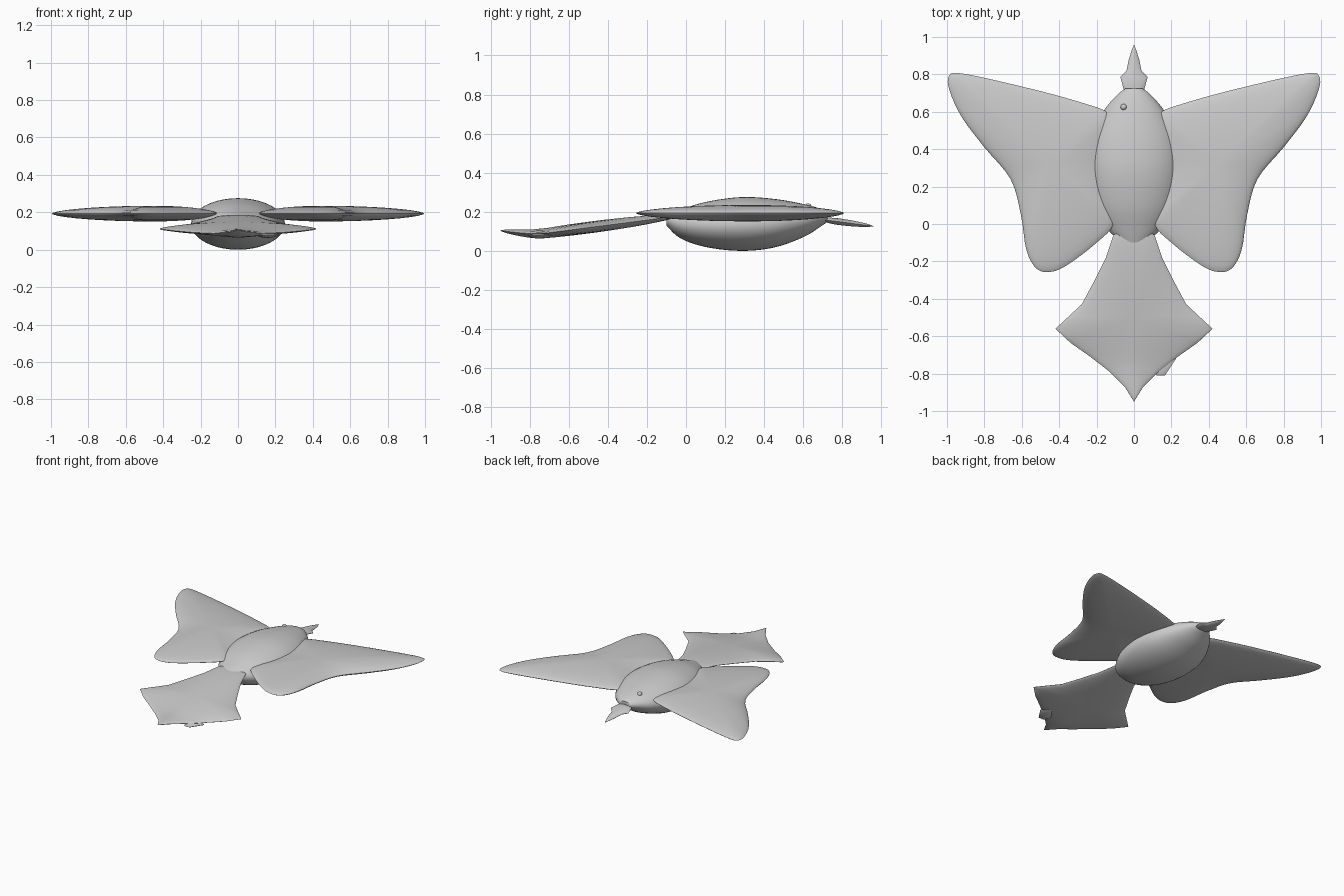
import bpy, bmesh, math
from mathutils import Vector

if "Cube" in bpy.data.objects:
    bpy.data.objects.remove(bpy.data.objects["Cube"], do_unlink=True)

grey = bpy.data.materials.new("plain grey")
grey.use_nodes = True
GREY = (0.6, 0.6, 0.6, 1)
grey.diffuse_color = GREY
grey.node_tree.nodes["Principled BSDF"].inputs["Base Color"].default_value = GREY


def finish(name, bm, angle=50):
    bmesh.ops.recalc_face_normals(bm, faces=bm.faces)
    mesh = bpy.data.meshes.new(name)
    bm.to_mesh(mesh)
    bm.free()
    mesh.materials.append(grey)
    obj = bpy.data.objects.new(name, mesh)
    bpy.context.collection.objects.link(obj)
    bpy.ops.object.select_all(action="DESELECT")
    obj.select_set(True)
    bpy.context.view_layer.objects.active = obj
    bpy.ops.object.shade_smooth_by_angle(angle=math.radians(angle))
    return obj


def spline(points, steps, closed=False):
    """Catmull-Rom curve through the points."""
    pts = [Vector(p) for p in points]
    n = len(pts)
    get = (lambda i: pts[i % n]) if closed else (lambda i: pts[max(0, min(n - 1, i))])
    out = []
    for i in range(n if closed else n - 1):
        a, b, c, d = (get(i + k) for k in (-1, 0, 1, 2))
        for s in range(steps):
            t = s / steps
            out.append(0.5 * (2 * b + (c - a) * t + (2 * a - 5 * b + 4 * c - d) * t ** 2
                              + (3 * b - a - 3 * c + d) * t ** 3))
    return out if closed else out + [pts[-1]]


def bridge(bm, a, b):
    n = len(a)
    for i in range(n):
        bm.faces.new((a[i], a[(i + 1) % n], b[(i + 1) % n], b[i]))


def pillow(name, outline, centre, mid, up, down, power=0.7, mirror=False, rings=9):
    """Closed lens shape: nested copies of the outline, raised towards the centre."""
    c = Vector(centre)
    sides = (1, -1) if mirror else (1,)
    objs = []
    for side in sides:
        bm = bmesh.new()

        def vert(p, h):
            return bm.verts.new((side * p.x, p.y, mid(p.x, p.y) + h))

        rim = [vert(Vector(p), 0) for p in outline]
        for height in (up, -down):
            last = rim
            for r in range(1, rings):
                t = math.cos(r / rings * math.pi / 2)
                h = height * (1 - t * t) ** power
                ring = [vert(c + (Vector(p) - c) * t, h) for p in outline]
                bridge(bm, last, ring)
                last = ring
            top = vert(c, height)
            for i in range(len(last)):
                bm.faces.new((last[i], last[(i + 1) % len(last)], top))
        label = ("left_" if side > 0 else "right_") + name if mirror else name
        objs.append(finish(label, bm))
    return objs


def mirrored(half):
    """Complete a half outline that starts and ends near the centre line."""
    return half + [(-x, y) for x, y in reversed(half) if x > 0.001]


# body: stations of y, half width, bottom z, top z
stations = [(-0.1, 0.06, 0.13, 0.185), (-0.03, 0.14, 0.065, 0.21), (0.1, 0.215, 0.02, 0.25),
            (0.28, 0.25, 0.0, 0.275), (0.45, 0.235, 0.017, 0.266), (0.6, 0.165, 0.07, 0.24),
            (0.69, 0.09, 0.125, 0.215), (0.725, 0.045, 0.15, 0.195)]
bm = bmesh.new()
SIDES = 40
loops = []
for y, w, lo, hi in spline(stations, 5):
    ring = []
    for i in range(SIDES):
        a = 2 * math.pi * i / SIDES
        ring.append(bm.verts.new((w * math.cos(a), y, (lo + hi) / 2 + (hi - lo) / 2 * math.sin(a))))
    loops.append(ring)
for a, b in zip(loops, loops[1:]):
    bridge(bm, a, b)
bm.faces.new(loops[0])
bm.faces.new(loops[-1])
finish("body", bm)

# wings
wing = [(0.13, 0.585), (0.3, 0.655), (0.6, 0.735), (0.92, 0.805), (0.99, 0.79), (0.985, 0.71),
        (0.92, 0.57), (0.8, 0.41), (0.66, 0.24), (0.605, 0.05), (0.575, -0.14), (0.52, -0.24),
        (0.44, -0.255), (0.35, -0.215), (0.2, -0.1), (0.11, 0.0), (0.14, 0.13), (0.16, 0.3),
        (0.13, 0.45)]
pillow("wing", spline(wing, 4, True), (0.45, 0.32), lambda x, y: 0.193, 0.042, 0.042,
       power=0.6, mirror=True)

# tail fan, sloping down to the rear
tail = [(0.06, -0.03), (0.11, -0.06), (0.15, -0.18), (0.21, -0.3), (0.28, -0.43), (0.35, -0.495),
        (0.42, -0.56), (0.34, -0.635), (0.24, -0.705), (0.13, -0.79), (0.05, -0.87), (0, -0.95)]


def tail_level(x, y):
    return 0.18 + 0.13 * (y + 0.03) + 0.3 * max(0, -0.75 - y) ** 1.2


pillow("tail", mirrored(tail), (0, -0.5), tail_level, 0.03, 0.03, power=0.6)

# loose feather under the left rear edge of the tail
feather = [(0.1, -0.75), (0.12, -0.81), (0.165, -0.81), (0.225, -0.72), (0.16, -0.68)]
pillow("tail_feather", feather, (0.15, -0.75), lambda x, y: 0.078, 0.01, 0.015, rings=4)

# beak
beak = [(0.04, 0.68), (0.055, 0.72), (0.073, 0.785), (0.04, 0.82), (0.028, 0.88), (0.012, 0.93),
        (0, 0.96)]
pillow("beak", mirrored(beak), (0, 0.78), lambda x, y: 0.16 - 0.13 * (y - 0.7), 0.017, 0.017,
       rings=5)

# small eye bump on the right of the head
bm = bmesh.new()
bmesh.ops.create_uvsphere(bm, u_segments=12, v_segments=8, radius=0.017)
bmesh.ops.translate(bm, verts=bm.verts, vec=(-0.055, 0.625, 0.226))
finish("right_eye", bm)
